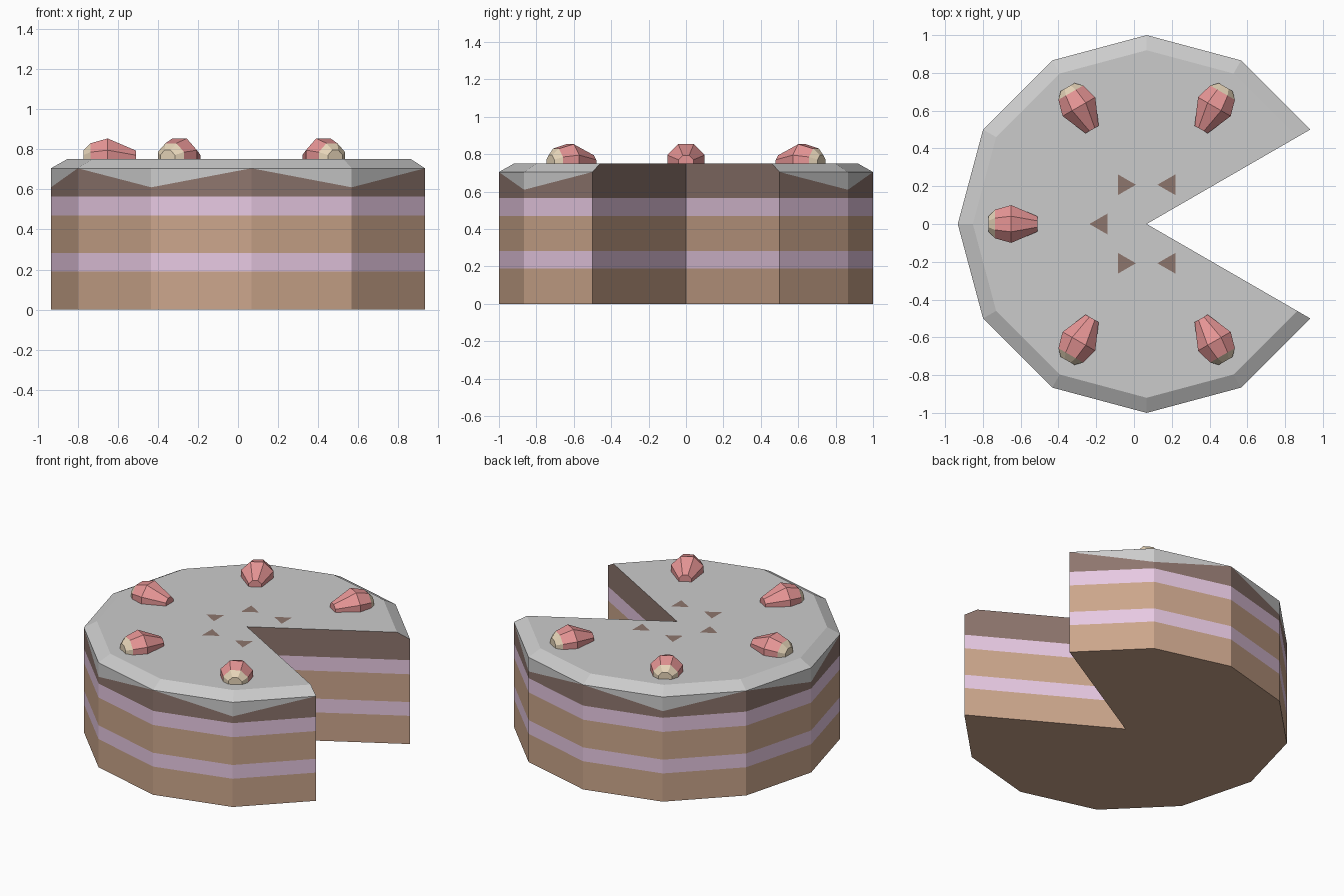
import bpy, bmesh
from math import cos, sin, pi, radians
from mathutils import Vector

if "Cube" in bpy.data.objects:
    bpy.data.objects.remove(bpy.data.objects["Cube"])

CX = 0.067                       # cake axis, shifted by the missing slice
ANGLES = range(30, 331, 30)      # 12-gon without the cut wedge


def material(name, rgb):
    m = bpy.data.materials.new(name)
    m.diffuse_color = (*rgb, 1)
    m.use_nodes = True
    m.node_tree.nodes["Principled BSDF"].inputs["Base Color"].default_value = m.diffuse_color
    return m


SPONGE = material("sponge", (0.60, 0.38, 0.26))
CREAM = material("pink_cream", (0.80, 0.58, 0.76))
CHOC = material("chocolate", (0.27, 0.18, 0.155))
BERRY = material("berry_red", (0.79, 0.30, 0.30))
TIP = material("berry_tip", (0.79, 0.66, 0.48))


def polar(r, deg, z):
    a = radians(deg)
    return Vector((CX + r * cos(a), r * sin(a), z))


def make(name, faces, mats=()):
    """faces: list of (points, material index)"""
    bm = bmesh.new()
    for pts, mi in faces:
        bm.faces.new([bm.verts.new(p) for p in pts]).material_index = mi
    bmesh.ops.remove_doubles(bm, verts=bm.verts, dist=1e-5)
    me = bpy.data.meshes.new(name)
    bm.to_mesh(me)
    bm.free()
    for m in mats:
        me.materials.append(m)
    ob = bpy.data.objects.new(name, me)
    bpy.context.collection.objects.link(ob)
    return ob


RIM, TOP, INSET = 0.705, 0.75, 0.92


def drip(a):
    return 0.61 if a % 60 == 0 else RIM


# Layered cake body: side walls and the two cut faces
mats = [SPONGE, CREAM, CHOC]
levels = [0, 0.19, 0.283, 0.47, 0.565]
faces = [([polar(0, 0, 0)] + [polar(1, a, 0) for a in reversed(ANGLES)], 0)]
for i, (z0, z1) in enumerate(zip(levels, levels[1:])):
    outline = [(0, 0)] + [(1, a) for a in ANGLES] + [(0, 0)]
    for p, q in zip(outline, outline[1:]):
        faces.append(([polar(*p, z0), polar(*q, z0), polar(*q, z1), polar(*p, z1)], i % 2))

# Chocolate top band below the zigzag icing edge
z0 = levels[-1]
for a in ANGLES[:-1]:
    b = a + 30
    faces.append(([polar(1, a, z0), polar(1, b, z0), polar(1, b, drip(b)), polar(1, a, drip(a))], 2))
for a in (30, 330):
    pts = [polar(0, 0, z0), polar(1, a, z0), polar(1, a, RIM), polar(INSET, a, TOP), polar(0, 0, TOP)]
    faces.append((pts if a == 30 else pts[::-1], 2))
make("cake_body", faces, mats)

# Icing: flat top, sloped border and pointed drips
faces = [([polar(0, 0, TOP)] + [polar(INSET, a, TOP) for a in ANGLES], 0)]
for a in ANGLES[:-1]:
    b = a + 30
    low = a if a % 60 == 0 else b
    faces.append(([polar(1, a, RIM), polar(1, b, RIM), polar(INSET, b, TOP), polar(INSET, a, TOP)], 0))
    faces.append(([polar(1, low, drip(low)), polar(1, b, RIM), polar(1, a, RIM)], 0))
make("icing", faces)

# Strawberries lying radially, half sunk, and chocolate flakes near the middle
PROFILE = [(0.577, 0.043), (0.717, 0.108), (0.803, 0.082), (0.837, 0.045)]
for a in range(60, 301, 60):
    d = Vector((cos(radians(a)), sin(radians(a)), 0))
    s = Vector((-d.y, d.x, 0))
    rings = []
    for r, w in PROFILE:
        c = polar(r, a, 0.754)
        rings.append([c + s * w * cos(t) + Vector((0, 0, w * sin(t)))
                      for t in (pi / 8 + k * pi / 4 for k in range(8))])
    faces = [(rings[0][::-1], 0), (rings[-1], 1)]
    for j in range(3):
        for k in range(8):
            n = (k + 1) % 8
            faces.append(([rings[j][k], rings[j][n], rings[j + 1][n], rings[j + 1][k]], int(j == 2)))
    make(f"strawberry_{a}", faces, [BERRY, TIP])

    c = polar(0.24, a, TOP + 0.002)
    tri = [c + 0.063 * Vector((cos(t), sin(t), 0))
           for t in (radians(a + k * 120) for k in range(3))]
    make(f"chocolate_flake_{a}", [(tri, 0)], [CHOC])
